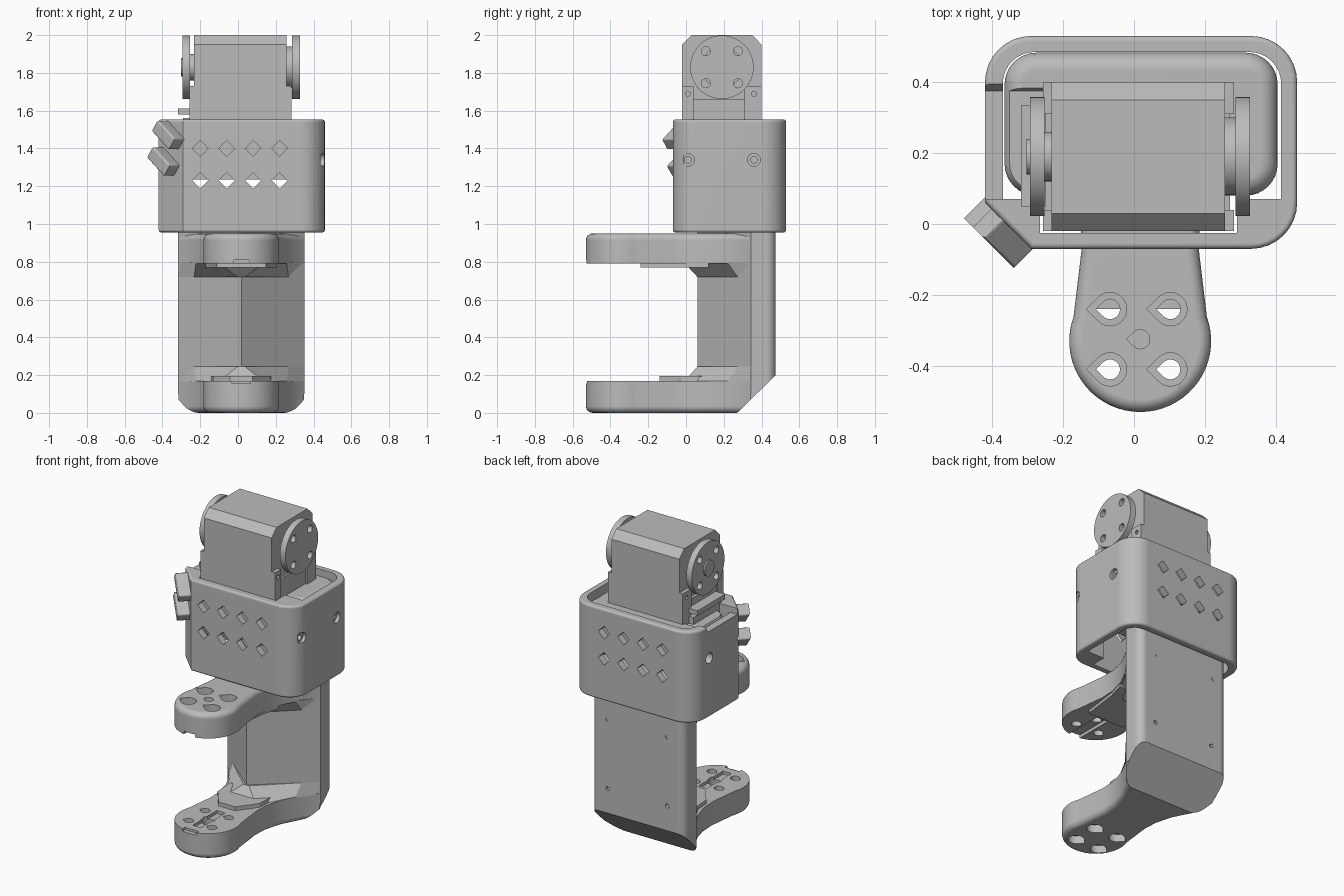
import bpy, bmesh, math
from mathutils import Matrix, Vector

if "Cube" in bpy.data.objects:
    bpy.data.objects.remove(bpy.data.objects["Cube"])

grey = bpy.data.materials.new("plain_grey")
grey.use_nodes = True
colour = (0.5, 0.5, 0.5, 1)
grey.diffuse_color = colour
grey.node_tree.nodes["Principled BSDF"].inputs["Base Color"].default_value = colour
parts = []
CX = 0.0175   # centre line of the arm


# ---------- helpers ----------
def loft(name, low, high, h0, h1, axis="z", bevel=0, bevel_at=()):
    """Solid between two matching outlines, with optional rounded end rims."""
    place = {"z": lambda a, b, h: (a, b, h), "x": lambda a, b, h: (h, a, b),
             "y": lambda a, b, h: (a, h, b)}[axis]
    bm = bmesh.new()
    rings = [[bm.verts.new(place(*p, h)) for p in pts] for pts, h in ((low, h0), (high, h1))]
    caps = {h0: bm.faces.new(rings[0]), h1: bm.faces.new(rings[1])}
    n = len(low)
    for i in range(n):
        j = (i + 1) % n
        bm.faces.new((rings[0][i], rings[0][j], rings[1][j], rings[1][i]))
    bmesh.ops.recalc_face_normals(bm, faces=bm.faces)
    edges = [e for h in bevel_at for e in caps[h].edges]
    if edges:
        bmesh.ops.bevel(bm, geom=edges, offset=bevel, segments=4, profile=0.5, affect="EDGES")
    mesh = bpy.data.meshes.new(name)
    bm.to_mesh(mesh)
    bm.free()
    mesh.materials.append(grey)
    ob = bpy.data.objects.new(name, mesh)
    bpy.context.collection.objects.link(ob)
    parts.append(ob)
    return ob


def prism(name, pts, h0, h1, axis="z", **kw):
    return loft(name, pts, pts, h0, h1, axis, **kw)


def box(name, x, y, z, **kw):
    return prism(name, [(x[0], y[0]), (x[1], y[0]), (x[1], y[1]), (x[0], y[1])], z[0], z[1], **kw)


def arc(cx, cy, r, a0, a1, n):
    return [(cx + r * math.cos(math.radians(a0 + (a1 - a0) * i / n)),
             cy + r * math.sin(math.radians(a0 + (a1 - a0) * i / n))) for i in range(n + 1)]


def cylinder(name, cx, cy, r, h0, h1, axis, n=32, **kw):
    return prism(name, arc(cx, cy, r, 0, 360 - 360 / n, n - 1), h0, h1, axis, **kw)


def teardrop(cx, cy, r):
    return arc(cx, cy, r, -135, 135, 18) + [(cx - 1.41 * r, cy)]


def rounded(corners, n=8):
    """Outline whose square corners (x, y, radius) are filleted."""
    out = []
    for i, (x, y, r) in enumerate(corners):
        c = Vector((x, y))
        if not r:
            out.append((x, y))
            continue
        u = (Vector(corners[i - 1][:2]) - c).normalized()
        v = (Vector(corners[(i + 1) % len(corners)][:2]) - c).normalized()
        for k in range(n + 1):
            t = math.pi / 2 * k / n
            out.append(tuple(c + r * ((1 - math.sin(t)) * u + (1 - math.cos(t)) * v)))
    return out


def cut(target, *cutters):
    for c in cutters:
        m = target.modifiers.new("cut", "BOOLEAN")
        m.operation, m.solver, m.object = "DIFFERENCE", "EXACT", c
        bpy.context.view_layer.objects.active = target
        bpy.ops.object.modifier_apply(modifier=m.name)
        parts.remove(c)
        bpy.data.objects.remove(c)


# ---------- forearm post with a wedge-shaped front ----------
post = prism("post", rounded([(CX - .335, .345, 0), (CX, .06, 0), (CX + .335, .345, 0),
                              (CX + .335, .475, .05), (CX - .335, .475, .05)]), 0.1, 1.15)
for hx in (CX - .215, CX + .215):
    for hz in (.36, .81):
        cut(post, cylinder("c", hx, hz, .013, .42, .6, "y", 12))

# ---------- two paddle arms ----------
flare = [(.165, -.07), (.17, .03), (.2, .14), (.265, .265), (.332, .342), (.332, .43), (.29, .472)]
outline = (arc(CX, -.33, .2, -200, 20, 36) + [(CX + a, b) for a, b in flare]
           + [(CX - a, b) for a, b in reversed(flare)])
lower_arm = prism("lower_arm", outline, 0, .17, bevel=.035, bevel_at=(0,))
upper_arm = prism("upper_arm", outline, .79, .95, bevel=.035, bevel_at=(.95,))

for dx in (-.085, .085):
    for dy in (-.085, .085):
        x, y = CX + dx, -.325 + dy
        for arm, z in ((lower_arm, (-.1, .05)), (upper_arm, (.9, 1.1))):
            cut(arm, prism("c", teardrop(x, y, .047), *z),
                prism("c", teardrop(x, y, .028), -.1, 1.2))
cut(upper_arm, prism("c", teardrop(CX, -.325, .027), .7, 1.1),
    box("c", (CX - .04, CX + .04), (-.6, -.27), (.7, .81)))
cut(lower_arm, cylinder("c", CX, -.325, .04, .08, .3, "z"),
    box("c", (CX - .03, CX + .03), (-.45, -.2), (.15, .3)),
    box("c", (CX - .05, CX + .05), (-.6, -.5), (.155, .3)))

# sloping heel at the foot of the post
for ob in (post, lower_arm):
    cut(ob, prism("c", [(.25, -.02), (.5, .224), (.7, .2), (.7, -.1)], -1, 1, "x"))


# ---------- sloped gussets and thin ledges where the arms meet the post ----------
def mirrored(half):
    return [(CX - a, b) for a, b in half] + [(CX + a, b) for a, b in reversed(half)]


wide = mirrored([(.33, .345), (.24, .22), (.12, -.01)])
tight = mirrored([(.335, .345), (.25, .273), (.02, .06)])
ledge = mirrored([(.16, .12), (.15, -.02), (.06, -.14)])
upper_ledge = mirrored([(.19, .12), (.16, 0), (.13, -.24)])
loft("lower_gusset", wide, tight, .165, .245)
loft("upper_gusset", tight, wide, .72, .795)
prism("lower_ledge", ledge, .16, .195)
prism("upper_ledge", upper_ledge, .77, .8)

# ---------- sleeve ----------
sleeve = prism("sleeve", rounded([(-.42, .06, 0), (-.29, -.07, 0), (.46, -.07, .13),
                                  (.46, .53, .13), (-.42, .53, .13)]),
               .955, 1.553, bevel=.015, bevel_at=(.955, 1.553))
cut(sleeve, prism("c", rounded([(-.37, .07, 0), (-.265, .07, 0), (-.265, -.025, 0), (.29, -.025, 0),
                                (.29, .07, 0), (.415, .07, 0), (.415, .485, .09),
                                (-.37, .485, .09)]), .8, 1.8))
# diamond vents through front and back
for i in range(4):
    for z in (1.4, 1.23):
        x = -.2 + .14 * i
        cut(sleeve, prism("c", [(x - .042, z), (x, z - .042), (x + .042, z), (x, z + .042)], -.2, .7, "y"))
# countersunk screw holes in the sides
for y in (.01, .36):
    cut(sleeve, cylinder("c", y, 1.34, .034, .437, .6, "x"),
        cylinder("c", y, 1.34, .018, .3, .6, "x", 16))
cut(sleeve, cylinder("c", .36, 1.34, .034, -.6, -.35, "x"))

# ---------- inner cradle, with a cable notch shared with the sleeve ----------
cradle = prism("cradle", rounded([(-.365, .08, .09), (.405, .08, .09), (.405, .483, .09),
                                  (-.365, .483, .09)]), 1.235, 1.53, bevel=.05, bevel_at=(1.53,))
for ob in (sleeve, cradle):
    cut(ob, prism("c", [(.07, 1.515), (.375, 1.515), (.42, 1.6), (.07, 1.6)], -.5, -.25, "x"))

# ---------- servo motor ----------
prism("servo_body", [(-.02, 1.235), (.4, 1.235), (.4, 1.95), (.35, 2), (.03, 2), (-.02, 1.95)],
      -.232, .257, "x")
for y0, y1, hy in ((-.02, .04, .01), (.31, .4, .36)):
    for x0, x1 in ((-.256, -.225), (.25, .282)):
        tab = box("servo_tab", (x0, x1), (y0, y1), (1.3, 1.73))
        cut(tab, cylinder("c", hy, 1.69, .013, x0 - .1, x1 + .1, "x", 12))
box("servo_side_plate", (.25, .27), (.04, .31), (1.3, 1.66))
box("servo_back_plate", (-.25, -.225), (.04, .31), (1.3, 1.66))
box("cable_socket", (-.318, -.23), (.05, .335), (1.58, 1.612))
box("cable_socket_base", (-.29, -.23), (.05, .335), (1.4, 1.56))

# ---------- round servo horns ----------
for name, x0, x1 in (("right_horn", -.293, -.253), ("left_horn", .286, .327)):
    horn = cylinder(name, .19, 1.83, .168, x0, x1, "x", 56)
    for dy in (-.085, .085):
        for dz in (-.085, .085):
            cut(horn, cylinder("c", .19 + dy, 1.83 + dz, .024, x0 - .1, x1 + .1, "x", 16))
cylinder("left_hub", .19, 1.83, .11, .25, .29, "x")
cylinder("right_hub", .19, 1.83, .07, -.26, -.225, "x")
cylinder("right_hub_cap", .19, 1.83, .05, -.303, -.28, "x")

# ---------- tilted latch blocks on the chamfered corner ----------
for i, (z, tilt, x) in enumerate(((1.47, 38, -.365), (1.33, 38, -.39))):
    latch = box("latch_block_%d" % (i + 1), (-.08, .08), (-.045, .04), (-.038, .038),
                bevel=.012, bevel_at=(-.038, .038))
    latch.data.transform(Matrix.Translation((x, -x - .4, z)) @ Matrix.Rotation(math.radians(-45), 4, "Z")
                         @ Matrix.Rotation(math.radians(tilt), 4, "Y"))

# ---------- shading ----------
bpy.ops.object.select_all(action="DESELECT")
for ob in parts:
    ob.select_set(True)
bpy.context.view_layer.objects.active = parts[0]
bpy.ops.object.shade_smooth_by_angle(angle=math.radians(30))
for ob in parts:
    ob.modifiers.new("even_normals", "WEIGHTED_NORMAL").keep_sharp = True
